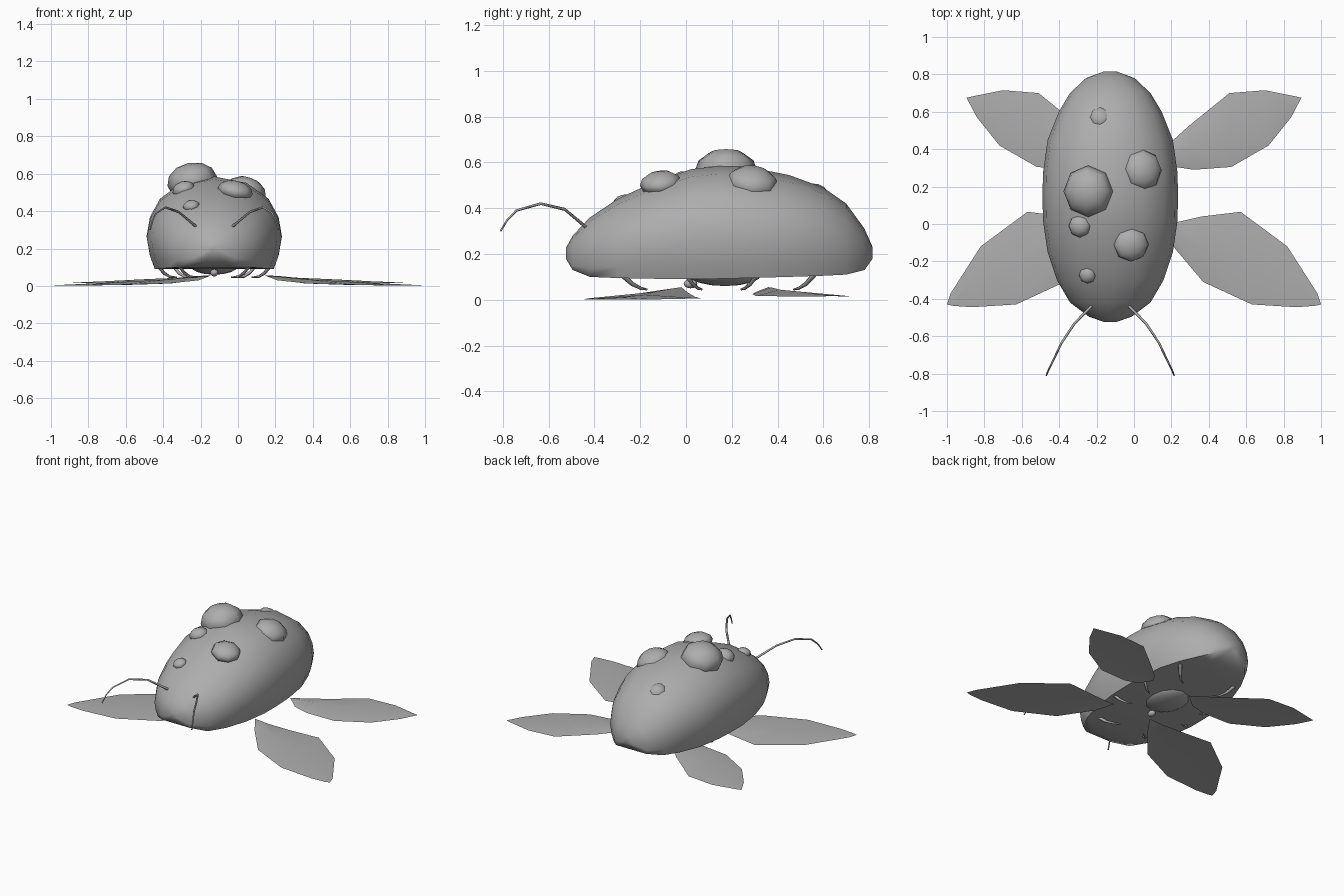
import bpy, bmesh, math
from mathutils import Vector

if "Cube" in bpy.data.objects:
    bpy.data.objects.remove(bpy.data.objects["Cube"])

CX = -0.127  # centre line of the body

grey = bpy.data.materials.new("plain grey")
grey.diffuse_color = (0.42, 0.42, 0.42, 1)
grey.use_nodes = True
grey.node_tree.nodes["Principled BSDF"].inputs["Base Color"].default_value = grey.diffuse_color


def make_object(name, bm, angle=60):
    bmesh.ops.recalc_face_normals(bm, faces=bm.faces[:])
    mesh = bpy.data.meshes.new(name)
    bm.to_mesh(mesh)
    bm.free()
    mesh.materials.append(grey)
    ob = bpy.data.objects.new(name, mesh)
    bpy.context.collection.objects.link(ob)
    bpy.ops.object.select_all(action='DESELECT')
    ob.select_set(True)
    bpy.context.view_layer.objects.active = ob
    bpy.ops.object.shade_smooth_by_angle(angle=math.radians(angle))
    return ob


def loft(bm, rings):
    rows = [[bm.verts.new(p) for p in ring] for ring in rings]
    n = len(rows[0])
    for a, b in zip(rows, rows[1:]):
        for i in range(n):
            j = (i + 1) % n
            bm.faces.new((a[i], a[j], b[j], b[i]))
    bm.faces.new(rows[0])
    bm.faces.new(rows[-1])


def ellipsoid(name, loc, radii, tilt=(0, 0, 1), segs=8, rings=6):
    bm = bmesh.new()
    bmesh.ops.create_uvsphere(bm, u_segments=segs, v_segments=rings, radius=1)
    ob = make_object(name, bm, 80)
    ob.location = loc
    ob.scale = radii
    ob.rotation_mode = 'QUATERNION'
    ob.rotation_quaternion = Vector((0, 0, 1)).rotation_difference(Vector(tilt))
    return ob


def strand(name, points, radius, taper=0.5):
    cu = bpy.data.curves.new(name, 'CURVE')
    cu.dimensions = '3D'
    cu.bevel_depth = radius
    cu.bevel_resolution = 0
    cu.use_fill_caps = True
    sp = cu.splines.new('POLY')
    sp.points.add(len(points) - 1)
    for i, p in enumerate(points):
        sp.points[i].co = (*p, 1)
        sp.points[i].radius = 1 - (1 - taper) * i / (len(points) - 1)
    cu.materials.append(grey)
    ob = bpy.data.objects.new(name, cu)
    bpy.context.collection.objects.link(ob)


# Body shell: stations of y, half width, underside height, top height
stations = [
    (-0.525, 0.03, 0.18, 0.225), (-0.495, 0.115, 0.13, 0.28),
    (-0.42, 0.215, 0.10, 0.36), (-0.30, 0.285, 0.095, 0.44),
    (-0.15, 0.335, 0.092, 0.51), (0.02, 0.36, 0.09, 0.57),
    (0.15, 0.362, 0.092, 0.585), (0.27, 0.36, 0.095, 0.58),
    (0.45, 0.335, 0.10, 0.545), (0.60, 0.275, 0.105, 0.49),
    (0.70, 0.215, 0.11, 0.42), (0.78, 0.13, 0.13, 0.31),
    (0.815, 0.035, 0.18, 0.23)]
half = [(0.45, 0), (0.88, 0), (0.95, 0.14), (1, 0.35), (0.95, 0.56),
        (0.8, 0.76), (0.48, 0.93)]
section = half + [(0, 1)] + [(-u, t) for u, t in reversed(half)]
bm = bmesh.new()
loft(bm, [[(CX + u * w, y, zb + t * (zt - zb)) for u, t in section]
          for y, w, zb, zt in stations])
make_object("body_shell", bm, 60)

# Round bumps on the back: location, radii, lean
bumps = [
    ((-0.245, 0.175, 0.560), (0.135, 0.138, 0.10), (-0.2, 0, 1)),
    ((0.045, 0.290, 0.512), (0.108, 0.113, 0.07), (0.35, 0.15, 1)),
    ((-0.015, -0.110, 0.508), (0.095, 0.092, 0.055), (0.2, -0.1, 1)),
    ((-0.290, -0.010, 0.515), (0.062, 0.062, 0.045), (-0.3, 0, 1)),
    ((-0.180, 0.565, 0.462), (0.061, 0.062, 0.045), (-0.1, 0.3, 1)),
    ((-0.250, -0.275, 0.428), (0.045, 0.045, 0.03), (-0.2, -0.3, 1))]
for i, (loc, radii, lean) in enumerate(bumps):
    ellipsoid(f"back_bump_{i + 1}", loc, radii, lean)

# Belly under the shell with a small knob
ellipsoid("belly", (CX, 0.17, 0.11), (0.13, 0.16, 0.05), segs=12, rings=8)
ellipsoid("belly_knob", (CX, 0.02, 0.07), (0.022, 0.03, 0.02))


# Flippers: root, tip, and pairs of edge points with height and ridge rise
def flipper(name, root, tip, pairs, side):
    bm = bmesh.new()
    v = lambda x, y, z: bm.verts.new((x * side, y, z))
    r, t = v(*root), v(*tip)
    rows = []
    for (ax, ay), (bx, by), z, rise in pairs:
        mx, my = (ax + bx) / 2, (ay + by) / 2
        rows.append([v(ax, ay, z), v(mx, my, z + rise),
                     v(bx, by, z), v(mx, my, z + rise * 0.3)])
    for a, b in zip(rows, rows[1:]):
        for i in range(4):
            j = (i + 1) % 4
            bm.faces.new((a[i], a[j], b[j], b[i]))
    for i in range(4):
        j = (i + 1) % 4
        bm.faces.new((r, rows[0][i], rows[0][j]))
        bm.faces.new((t, rows[-1][i], rows[-1][j]))
    make_object(name, bm, 40)


front_pairs = [((0.23, 0.01), (0.21, -0.12), 0.03, 0.02),
               ((0.36, 0.04), (0.37, -0.31), 0.013, 0.022),
               ((0.57, 0.065), (0.63, -0.43), 0.006, 0.016),
               ((0.82, -0.12), (0.87, -0.445), 0.002, 0.008),
               ((0.98, -0.37), (0.97, -0.437), 0.001, 0.003)]
back_pairs = [((0.20, 0.44), (0.22, 0.305), 0.034, 0.02),
              ((0.30, 0.53), (0.32, 0.29), 0.024, 0.02),
              ((0.51, 0.70), (0.52, 0.305), 0.017, 0.018),
              ((0.70, 0.715), (0.72, 0.42), 0.015, 0.01),
              ((0.86, 0.683), (0.84, 0.57), 0.015, 0.004)]
for side, word in ((1, "right"), (-1, "left")):
    flipper(f"front_flipper_{word}", (0.145, -0.02, 0.055),
            (1.0, -0.43, 0.002), front_pairs, side)
    flipper(f"back_flipper_{word}", (0.145, 0.36, 0.055),
            (0.895, 0.675, 0.016), back_pairs, side)

    # Curved antenna
    path = [(0.1, -0.44, 0.32), (0.13, -0.47, 0.345), (0.19, -0.53, 0.395),
            (0.26, -0.635, 0.42), (0.31, -0.74, 0.39), (0.33, -0.78, 0.35),
            (0.342, -0.81, 0.30)]
    strand(f"antenna_{word}", [(CX + side * x, y, z) for x, y, z in path], 0.008)

    # Short hooked legs
    for i, (dx, y, dy) in enumerate([(0.19, -0.28, 0.11), (0.30, 0.0, 0.07),
                                     (0.30, 0.31, -0.07), (0.22, 0.56, -0.09)]):
        strand(f"leg_{word}_{i + 1}",
               [(CX + side * dx, y, 0.11), (CX + side * (dx - 0.03), y + dy * 0.4, 0.07),
                (CX + side * (dx - 0.06), y + dy * 0.75, 0.05),
                (CX + side * (dx - 0.1), y + dy, 0.045)], 0.013, 0.3)
